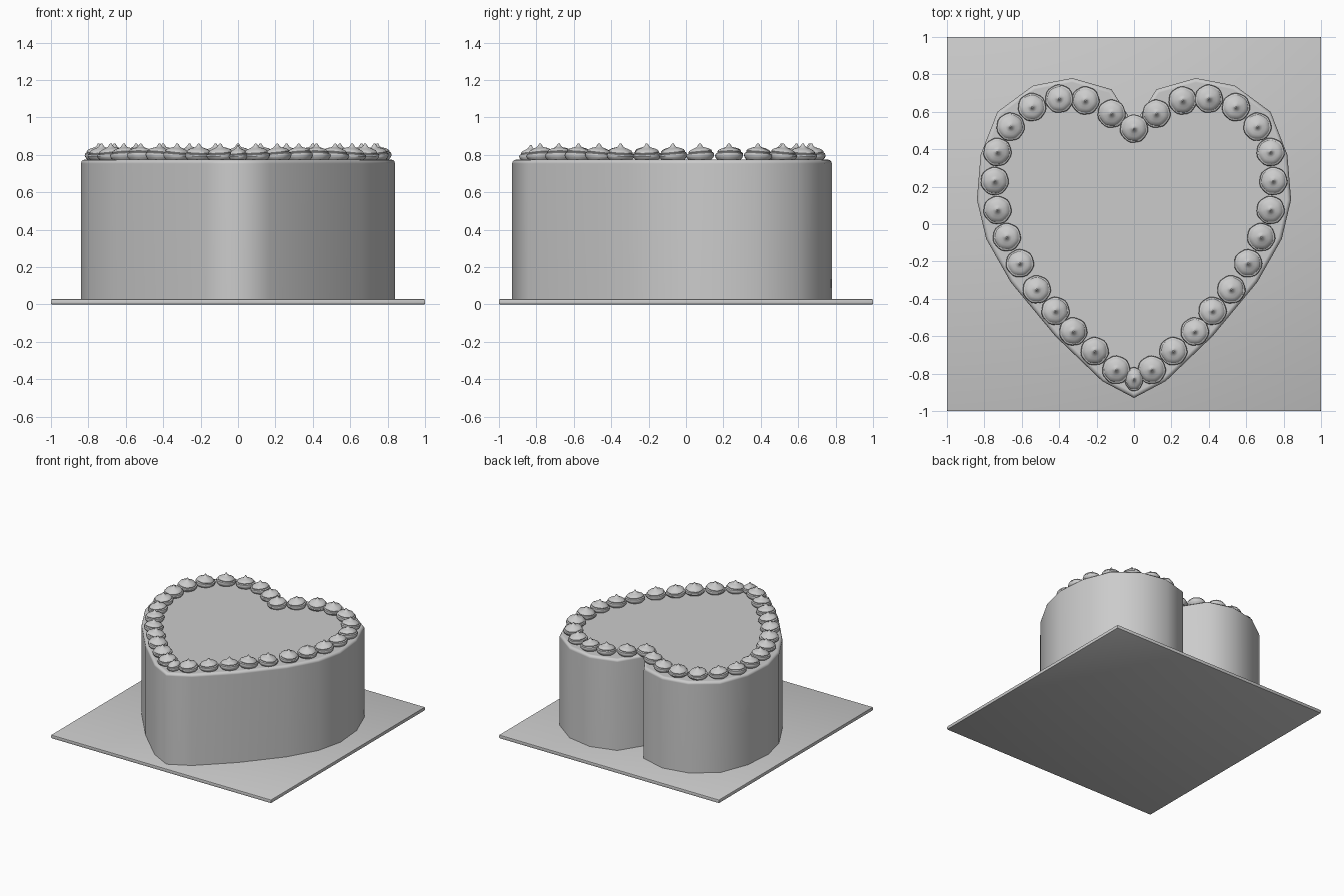
import bpy, bmesh, math
from mathutils import Vector

if "Cube" in bpy.data.objects:
    bpy.data.objects.remove(bpy.data.objects["Cube"])


def add_object(name, bm, angle):
    bmesh.ops.recalc_face_normals(bm, faces=bm.faces[:])
    me = bpy.data.meshes.new(name)
    bm.to_mesh(me)
    bm.free()
    ob = bpy.data.objects.new(name, me)
    bpy.context.collection.objects.link(ob)
    bpy.ops.object.select_all(action='DESELECT')
    ob.select_set(True)
    bpy.context.view_layer.objects.active = ob
    bpy.ops.object.shade_smooth_by_angle(angle=math.radians(angle))
    return ob


# Square cake board
bm = bmesh.new()
bmesh.ops.create_cube(bm, size=1)
for v in bm.verts:
    v.co = Vector((v.co.x * 2, v.co.y * 2, (v.co.z + 0.5) * 0.028))
bmesh.ops.bevel(bm, geom=bm.edges[:], offset=0.005, segments=2, profile=0.5, affect='EDGES')
add_object("cake_board", bm, 30)

# Heart-shaped cake: half outline mirrored, extruded, rounded top rim
half = [(0.12, 0.72), (0.33, 0.78), (0.54, 0.74), (0.73, 0.60), (0.82, 0.37),
        (0.84, 0.13), (0.79, -0.08), (0.66, -0.31), (0.42, -0.60), (0.17, -0.84)]
outline = [(0, 0.53)] + half + [(0, -0.93)] + [(-x, y) for x, y in reversed(half)]
bm = bmesh.new()
base = bm.faces.new([bm.verts.new((x, y, 0.026)) for x, y in outline])
res = bmesh.ops.extrude_face_region(bm, geom=[base], use_keep_orig=True)
for v in res["geom"]:
    if isinstance(v, bmesh.types.BMVert):
        v.co.z = 0.775
rim = [e for e in bm.edges if all(v.co.z > 0.7 for v in e.verts)]
bmesh.ops.bevel(bm, geom=rim, offset=0.022, segments=3, profile=0.5, affect='EDGES')
cake = add_object("heart_cake", bm, 60)
weighted = cake.modifiers.new("flat_top_normals", 'WEIGHTED_NORMAL')
weighted.keep_sharp = True

# One swirled cream dollop: (radius, height) profile, rings tilted into a spiral
profile = [(0.058, -0.004), (0.071, 0.010), (0.075, 0.021), (0.072, 0.031), (0.063, 0.035),
           (0.064, 0.040), (0.058, 0.049), (0.043, 0.057), (0.028, 0.062), (0.017, 0.067),
           (0.010, 0.076), (0.004, 0.086)]
N = 24
bm = bmesh.new()
rings = []
for k, (r, z) in enumerate(profile):
    ring = []
    lift = 0.007 * math.sin(math.pi * min(k / 9, 1))
    for i in range(N):
        a = 2 * math.pi * i / N
        rr = r * (1 + 0.02 * math.cos(7 * a + 0.4 * k))
        ring.append(bm.verts.new((rr * math.cos(a), rr * math.sin(a),
                                  z + lift * math.sin(a + 0.6))))
    rings.append(ring)
for lo, hi in zip(rings, rings[1:]):
    for i in range(N):
        j = (i + 1) % N
        bm.faces.new((lo[i], lo[j], hi[j], hi[i]))
bm.faces.new(rings[0])
bm.faces.new(rings[-1])
first = add_object("cream_dollop", bm, 40)

# Dollops around the rim: notch, mirrored sides, small one at the point
side = [(0.12, 0.59), (0.26, 0.66), (0.40, 0.67), (0.545, 0.625), (0.66, 0.52),
        (0.73, 0.385), (0.745, 0.23), (0.73, 0.075), (0.68, -0.07), (0.61, -0.21),
        (0.52, -0.35), (0.42, -0.465), (0.325, -0.575), (0.21, -0.68), (0.095, -0.78)]
first.location = (0, 0.51, 0.775)
for k, (x, y) in enumerate(side):
    for s, label in ((1, "right"), (-1, "left")):
        ob = bpy.data.objects.new(f"cream_dollop_{label}_{k + 1}", first.data)
        ob.location = (s * x, y, 0.775)
        ob.rotation_euler.z = s * 0.9 * k
        bpy.context.collection.objects.link(ob)
tip = bpy.data.objects.new("cream_dollop_point", first.data)
tip.location = (0, -0.83, 0.775)
tip.scale = (0.65, 0.85, 0.9)
bpy.context.collection.objects.link(tip)
